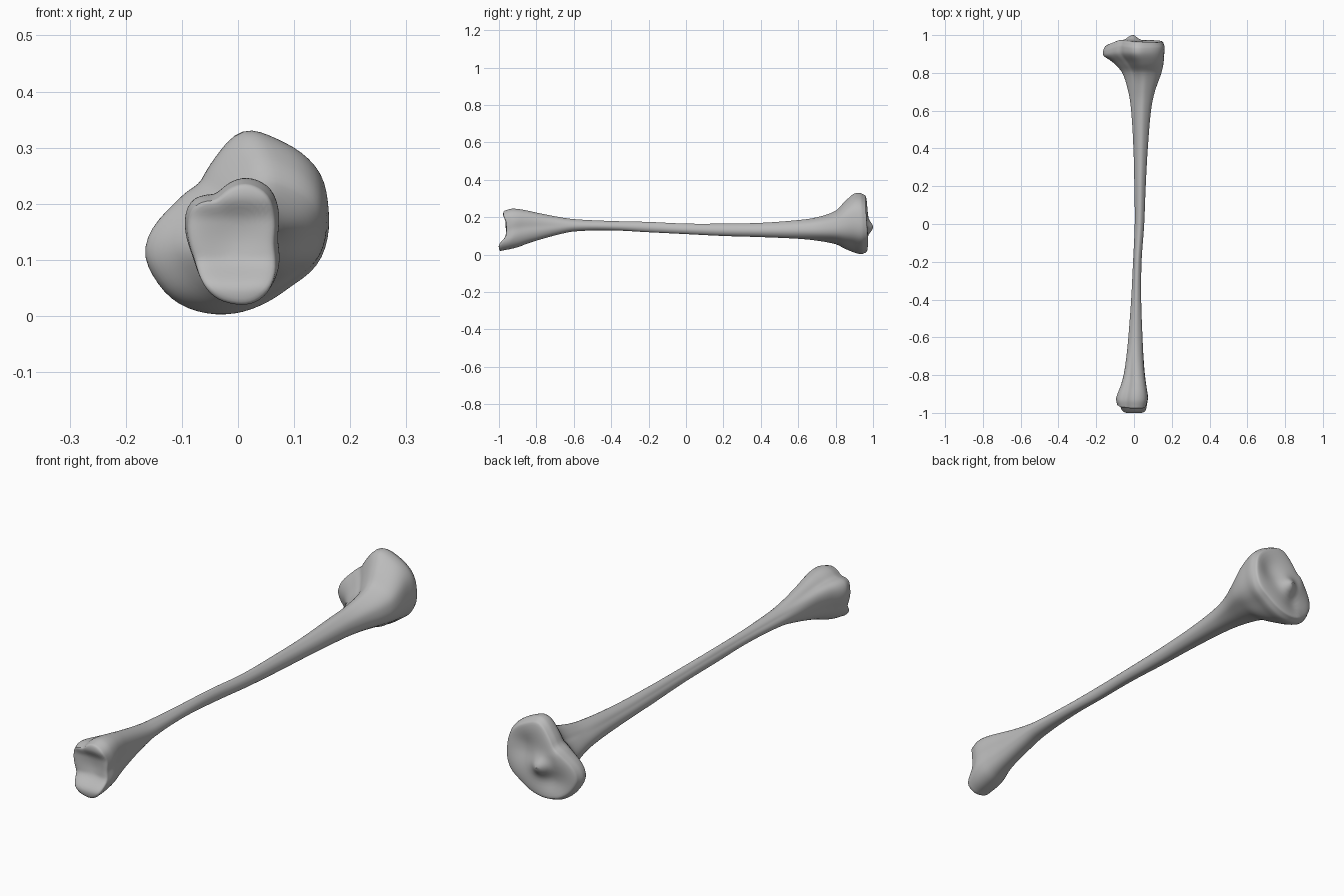
import bpy, bmesh, math

if "Cube" in bpy.data.objects:
    bpy.data.objects.remove(bpy.data.objects["Cube"])

SIDES = 64

# Cross-section outlines (x, z): knee end, shaft and ankle end
KNEE = [(.015, .33), (.07, .31), (.13, .275), (.157, .24), (.162, .2), (.157, .11),
        (.14, .08), (.1, .055), (.05, .02), (0, .003), (-.05, .003), (-.11, .025),
        (-.145, .07), (-.165, .11), (-.15, .145), (-.11, .19), (-.06, .23), (-.03, .28)]
SHAFT = [(.1, 1), (.6, .7), (.95, .2), (1, -.3), (.6, -.9), (-.2, -1), (-.8, -.75),
         (-1, -.2), (-.7, .4), (-.2, .9)]
ANKLE = [(.015, .247), (.06, .225), (.072, .19), (.068, .13), (.075, .09), (.06, .04),
         (.03, .018), (-.01, .018), (-.05, .035), (-.08, .1), (-.095, .18),
         (-.085, .205), (-.04, .212)]

# Stations along the bone: y, left and right limits in x, low and high limits in z
STATIONS = [(-.955, -.09, .068, .02, .236), (-.92, -.094, .074, .03, .246),
            (-.86, -.072, .066, .055, .238), (-.8, -.055, .058, .075, .225),
            (-.7, -.04, .05, .103, .205), (-.6, -.03, .045, .124, .19),
            (-.4, -.015, .038, .13, .18), (-.2, -.005, .04, .12, .175),
            (0, .004, .054, .11, .166), (.2, .002, .062, .1, .166),
            (.4, -.003, .073, .094, .17), (.6, -.015, .09, .085, .185),
            (.7, -.03, .11, .075, .2), (.8, -.062, .145, .056, .235),
            (.85, -.105, .156, .032, .285), (.9, -.156, .16, .012, .324),
            (.94, -.165, .162, .003, .33), (.965, -.155, .154, .012, .318)]


def smoothstep(low, high, value):
    t = min(1, max(0, (value - low) / (high - low)))
    return t * t * (3 - 2 * t)


def bump(x, z, cx, cz, width, depth):
    return math.exp(-((x - cx) ** 2 + (z - cz) ** 2) / width ** 2 * 2) * depth


def fit(points, x0, x1, z0, z1):
    """Stretch an outline to fill a box."""
    xs, zs = zip(*points)
    return [(x0 + (x - min(xs)) / (max(xs) - min(xs)) * (x1 - x0),
             z0 + (z - min(zs)) / (max(zs) - min(zs)) * (z1 - z0)) for x, z in points]


def resample(points):
    """Return a softened unit outline at evenly spaced angles."""
    polar = sorted((math.atan2(z, x), math.hypot(x, z)) for x, z in fit(points, -1, 1, -1, 1))
    turn = 2 * math.pi
    polar = [(polar[-1][0] - turn, polar[-1][1])] + polar + [(polar[0][0] + turn, polar[0][1])]
    radii = []
    for i in range(SIDES):
        angle = -math.pi + turn * i / SIDES
        for (a, ra), (b, rb) in zip(polar, polar[1:]):
            if a <= angle <= b:
                radii.append(ra + (rb - ra) * (angle - a) / (b - a))
                break
    for _ in range(3):
        radii = [(radii[i - 1] + 2 * r + radii[(i + 1) % SIDES]) / 4 for i, r in enumerate(radii)]
    return [(r * math.cos(turn * i / SIDES - math.pi), r * math.sin(turn * i / SIDES - math.pi))
            for i, r in enumerate(radii)]


def spline(a, b, c, d, t):
    """Smooth curve from station b to station c."""
    result = []
    for p, q, r, s in zip(a, b, c, d):
        h = c[0] - b[0]
        m0 = (r - p) / (c[0] - a[0]) * h
        m1 = (s - q) / (d[0] - b[0]) * h
        result.append(q + m0 * t + (3 * (r - q) - 2 * m0 - m1) * t ** 2
                      + (2 * (q - r) + m0 + m1) * t ** 3)
    return result


def relief(x, y, z):
    """Move the joint ends: knee dishes and spine, ankle hollow, lip and tip."""
    if y > 0:
        shift = (bump(x, z, -.06, .09, .085, -.022) + bump(x, z, .075, .2, .085, -.02)
                 + bump(x, z, -.01, .145, .05, .032) - .35 * max(0, -x - .08)
                 - .08 * max(0, z - .2))
        return y + shift * smoothstep(.84, .96, y)
    shift = (-.04 * smoothstep(.105, .05, z) if z < .105 else 0)
    tip = -.036 * (1 - smoothstep(.045, .105, z))
    lip = -.014 * smoothstep(.17, .215, z)
    return y + (tip + lip + bump(x, z, 0, .14, .08, .012)) * smoothstep(-.88, -.955, y)


unit_knee, unit_shaft, unit_ankle = map(resample, (KNEE, SHAFT, ANKLE))


def section(y, x0, x1, z0, z1):
    """Blend the three outlines by position along the bone."""
    knee = smoothstep(.5, .88, y)
    ankle = smoothstep(-.55, -.9, y)
    mixed = []
    for k, s, a in zip(unit_knee, unit_shaft, unit_ankle):
        mixed.append([k[i] * knee + a[i] * ankle + s[i] * (1 - knee - ankle) for i in (0, 1)])
    return [(x, y, z) for x, z in fit(mixed, x0, x1, z0, z1)]


def end_rings(ring, bulge):
    """Close a joint end with shrinking rings, rounded at the rim."""
    cx = sum(p[0] for p in ring) / SIDES
    cz = sum(p[2] for p in ring) / SIDES
    return [[(cx + (x - cx) * s, y + bulge * math.sqrt(1 - s ** 8), cz + (z - cz) * s)
             for x, y, z in ring] for s in (.985, .95, .9, .8, .7, .6, .5, .4, .3, .2, .1, .03)]


# Loft the rings from the ankle to the knee
rings = []
last = len(STATIONS) - 1
for i in range(last):
    neighbours = [STATIONS[min(last, max(0, i + j))] for j in (-1, 0, 1, 2)]
    for step in range(5):
        rings.append(section(*spline(*neighbours, step / 5)))
rings.append(section(*STATIONS[-1]))
rings = end_rings(rings[0], -.012)[::-1] + rings + end_rings(rings[-1], .01)

mesh = bmesh.new()
loops = [[mesh.verts.new((x, relief(x, y, z), z)) for x, y, z in ring] for ring in rings]
for a, b in zip(loops, loops[1:]):
    for i in range(SIDES):
        mesh.faces.new((a[i - 1], a[i], b[i], b[i - 1]))
mesh.faces.new(loops[0])
mesh.faces.new(loops[-1])
bmesh.ops.recalc_face_normals(mesh, faces=mesh.faces)

data = bpy.data.meshes.new("shin_bone")
mesh.to_mesh(data)
mesh.free()
bone = bpy.data.objects.new("shin_bone", data)
bpy.context.collection.objects.link(bone)

# Plain grey bone colour
grey = bpy.data.materials.new("bone_grey")
grey.use_nodes = True
grey.diffuse_color = (.5, .5, .5, 1)
grey.node_tree.nodes["Principled BSDF"].inputs["Base Color"].default_value = (.5, .5, .5, 1)
data.materials.append(grey)

bpy.context.view_layer.objects.active = bone
bone.select_set(True)
bpy.ops.object.shade_smooth_by_angle(angle=math.radians(40))
